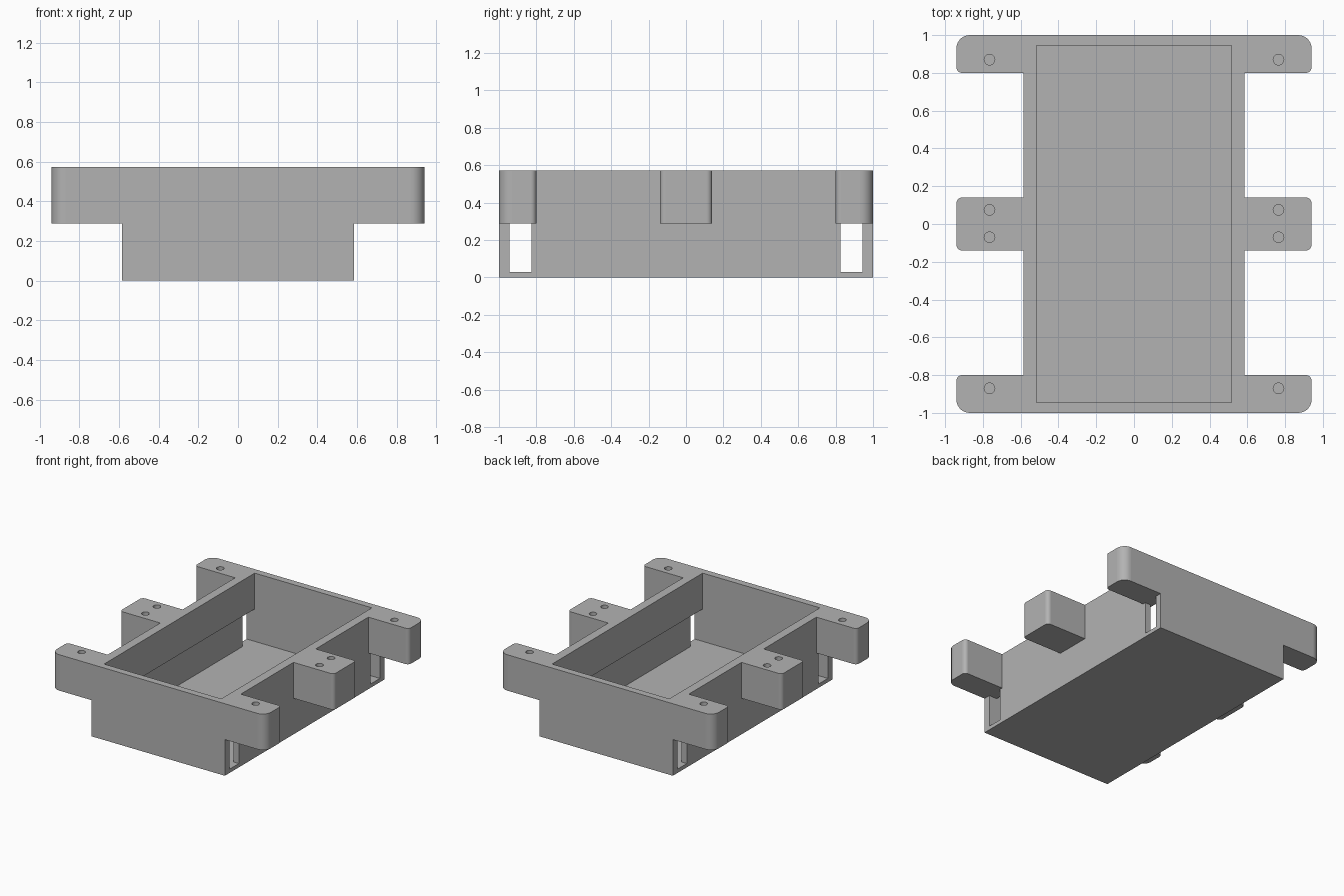
import bpy, bmesh
from math import pi, cos, sin

if "Cube" in bpy.data.objects:
    bpy.data.objects.remove(bpy.data.objects["Cube"])

TOP, MID, FLOOR = 0.572, 0.287, 0.03
BODY_X, BAR_X, END_Y = 0.585, 0.94, 0.945

grey = bpy.data.materials.new("plain grey")
grey.use_nodes = True
colour = (0.45, 0.45, 0.45, 1)
grey.diffuse_color = colour
grey.node_tree.nodes["Principled BSDF"].inputs["Base Color"].default_value = colour


def prism(name, outline, z0, z1):
    """Extrude a plan outline from z0 to z1."""
    bm = bmesh.new()
    face = bm.faces.new([bm.verts.new((x, y, z0)) for x, y in outline])
    out = bmesh.ops.extrude_face_region(bm, geom=[face])
    moved = [v for v in out["geom"] if isinstance(v, bmesh.types.BMVert)]
    bmesh.ops.translate(bm, verts=moved, vec=(0, 0, z1 - z0))
    bmesh.ops.recalc_face_normals(bm, faces=bm.faces)
    mesh = bpy.data.meshes.new(name)
    bm.to_mesh(mesh)
    bm.free()
    mesh.materials.append(grey)
    obj = bpy.data.objects.new(name, mesh)
    bpy.context.collection.objects.link(obj)
    return obj


def rectangle(x0, x1, y0, y1, r_low=0, r_high=0, steps=8):
    """Rectangle outline with separate corner radii at the low and high y edges."""
    points = []
    for i, (x, y, sx, sy, r) in enumerate((
            (x1, y1, 1, 1, r_high), (x0, y1, -1, 1, r_high),
            (x0, y0, -1, -1, r_low), (x1, y0, 1, -1, r_low))):
        for k in range(steps + 1 if r else 1):
            a = (i + k / steps) * pi / 2
            points.append((x - sx * r + r * cos(a), y - sy * r + r * sin(a)))
    return points


def circle(x, y, r, n=24):
    return [(x + r * cos(2 * pi * k / n), y + r * sin(2 * pi * k / n)) for k in range(n)]


# Tray block, and three mounting bars that end in rounded lugs
tray = prism("mounting_tray", rectangle(-BODY_X, BODY_X, -1, 1), 0, TOP)
bars = [
    prism("front_bar", rectangle(-BAR_X, BAR_X, -1, -0.8, 0.07, 0.03), MID, TOP),
    prism("middle_bar", rectangle(-BAR_X, BAR_X, -0.14, 0.14, 0.03, 0.03), MID, TOP),
    prism("back_bar", rectangle(-BAR_X, BAR_X, 0.8, 1, 0.03, 0.07), MID, TOP),
]

# Open cavity with a wider lower half
cutters = [
    prism("upper_cavity", rectangle(-0.515, 0.515, -END_Y, END_Y), 0.1, 0.8),
    prism("lower_cavity", rectangle(-0.536, 0.536, -END_Y, END_Y), FLOOR, MID),
]
# Side slots at both ends, and blind screw holes in the lugs
for s in (-1, 1):
    y0, y1 = sorted((s * 0.825, s * END_Y))
    cutters.append(prism("end_slot", rectangle(-0.7, 0.7, y0, y1), FLOOR, MID))
for x in (-0.765, 0.765):
    for y in (-0.87, -0.07, 0.075, 0.87):
        cutters.append(prism("screw_hole", circle(x, y, 0.028), 0.33, 0.7))

for parts, operation in ((bars, "UNION"), (cutters, "DIFFERENCE")):
    for part in parts:
        part.hide_render = True
        mod = tray.modifiers.new(part.name, "BOOLEAN")
        mod.operation, mod.object, mod.solver = operation, part, "EXACT"

# Bake the cuts and discard the helper solids
depsgraph = bpy.context.evaluated_depsgraph_get()
result = bpy.data.meshes.new_from_object(tray.evaluated_get(depsgraph))
tray.modifiers.clear()
tray.data = result
for part in bars + cutters:
    bpy.data.objects.remove(part)

# Smooth only the rounded corners and hole walls
for p in result.polygons:
    p.use_smooth = max(abs(c) for c in p.normal) < 0.999
